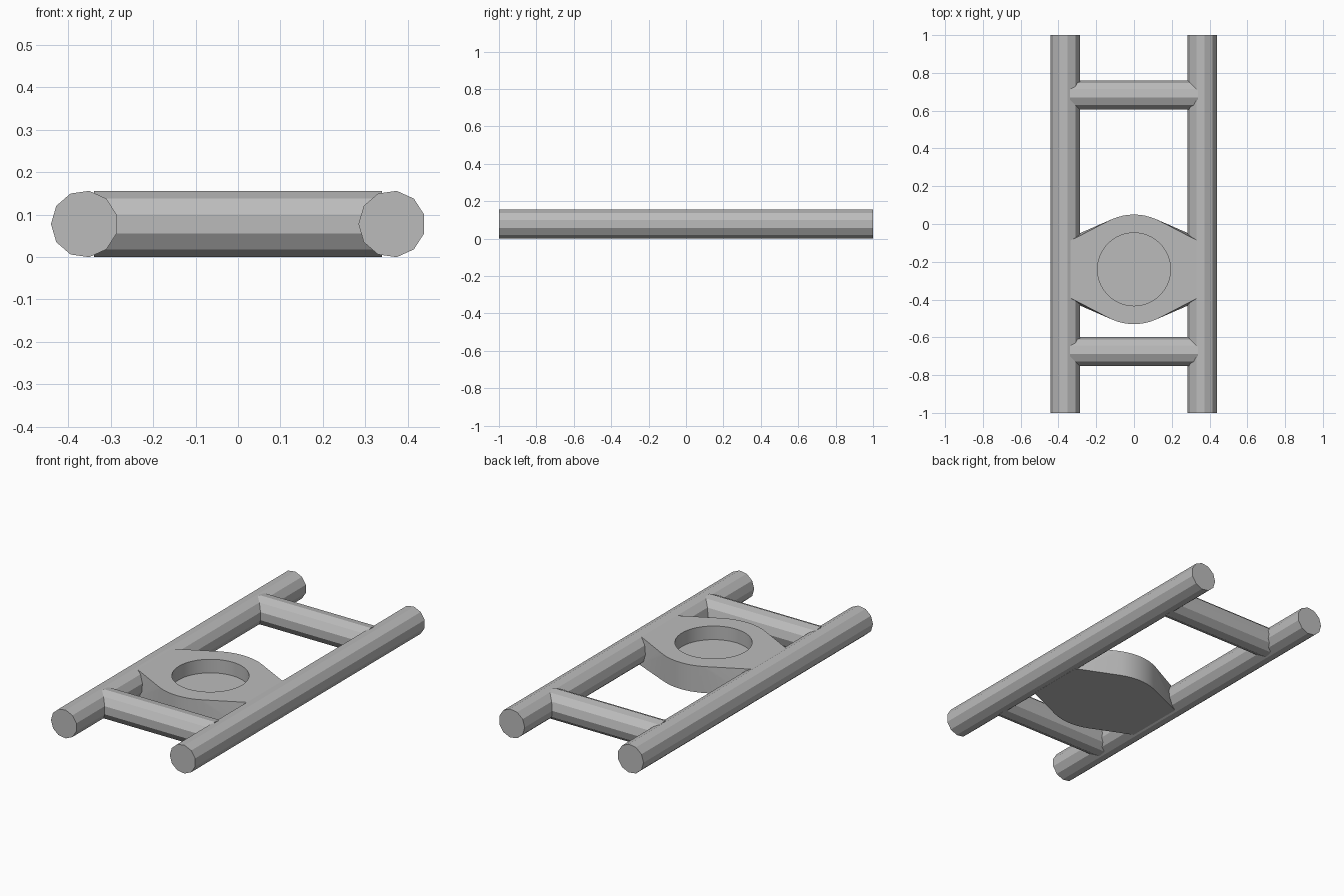
import bpy
import bmesh
import math
from mathutils import Vector

cube = bpy.data.objects.get("Cube")
if cube:
    bpy.data.objects.remove(cube, do_unlink=True)

grey = bpy.data.materials.new("plain grey")
grey.use_nodes = True
colour = (0.5, 0.5, 0.5, 1)
grey.diffuse_color = colour
grey.node_tree.nodes["Principled BSDF"].inputs["Base Color"].default_value = colour

RADIUS, SIDES, AXIS_Z = 0.079, 11, 0.078
CENTRE_Y = -0.24


def add_object(name, bm):
    bmesh.ops.recalc_face_normals(bm, faces=bm.faces)
    mesh = bpy.data.meshes.new(name)
    bm.to_mesh(mesh)
    bm.free()
    mesh.materials.append(grey)
    obj = bpy.data.objects.new(name, mesh)
    bpy.context.collection.objects.link(obj)
    return obj


def tube(name, centre, half_length, along, first_corner):
    """Faceted rod whose cross-section has a corner in the given direction."""
    bm = bmesh.new()
    along, side = Vector(along), Vector(first_corner)
    up = Vector((0, 0, 1))
    ends = []
    for s in (-1, 1):
        ring = []
        for i in range(SIDES):
            a = math.tau * i / SIDES
            offset = RADIUS * (math.cos(a) * side + math.sin(a) * up)
            ring.append(bm.verts.new(Vector(centre) + s * half_length * along + offset))
        bm.faces.new(ring)
        ends.append(ring)
    for i in range(SIDES):
        j = (i + 1) % SIDES
        bm.faces.new((ends[0][i], ends[0][j], ends[1][j], ends[1][i]))
    return add_object(name, bm)


# Long side rails
for name, x in (("left_rail", 0.363), ("right_rail", -0.362)):
    tube(name, (x, 0, AXIS_Z), 1, (0, 1, 0), (-1, 0, 0))

# Cross bars
for name, y in (("front_crossbar", -0.677), ("back_crossbar", 0.681)):
    tube(name, (0, y, AXIS_Z), 0.34, (1, 0, 0), (0, 1, 0))

# Rounded plate between the rails, slightly wider at its lower corners
bm = bmesh.new()
for z, corner in ((0.004, 0.168), (0.15, 0.15)):
    for i in range(64):
        a = math.tau * i / 64
        bm.verts.new((0.29 * math.cos(a), CENTRE_Y + 0.29 * math.sin(a), z))
    for sx in (-1, 1):
        for sy in (-1, 1):
            bm.verts.new((sx * 0.34, CENTRE_Y + sy * corner, z))
hull = bmesh.ops.convex_hull(bm, input=bm.verts)
bmesh.ops.delete(bm, geom=[v for v in bm.verts if not v.link_faces], context="VERTS")
bmesh.ops.dissolve_limit(bm, angle_limit=0.01, verts=bm.verts, edges=bm.edges)
plate = add_object("socket_plate", bm)

# Round blind socket cut in the plate's top
bm = bmesh.new()
bmesh.ops.create_cone(bm, cap_ends=True, segments=64, radius1=0.193, radius2=0.193, depth=0.2)
bmesh.ops.translate(bm, verts=bm.verts, vec=(0, CENTRE_Y, 0.175))
cutter = add_object("socket_cutter", bm)
cutter.hide_render = True
cut = plate.modifiers.new("socket", "BOOLEAN")
cut.operation = "DIFFERENCE"
cut.solver = "EXACT"
cut.object = cutter
bpy.ops.object.select_all(action="DESELECT")
plate.select_set(True)
bpy.context.view_layer.objects.active = plate
bpy.ops.object.modifier_apply(modifier=cut.name)
bpy.data.objects.remove(cutter, do_unlink=True)
bpy.ops.object.shade_smooth_by_angle(angle=math.radians(30))
